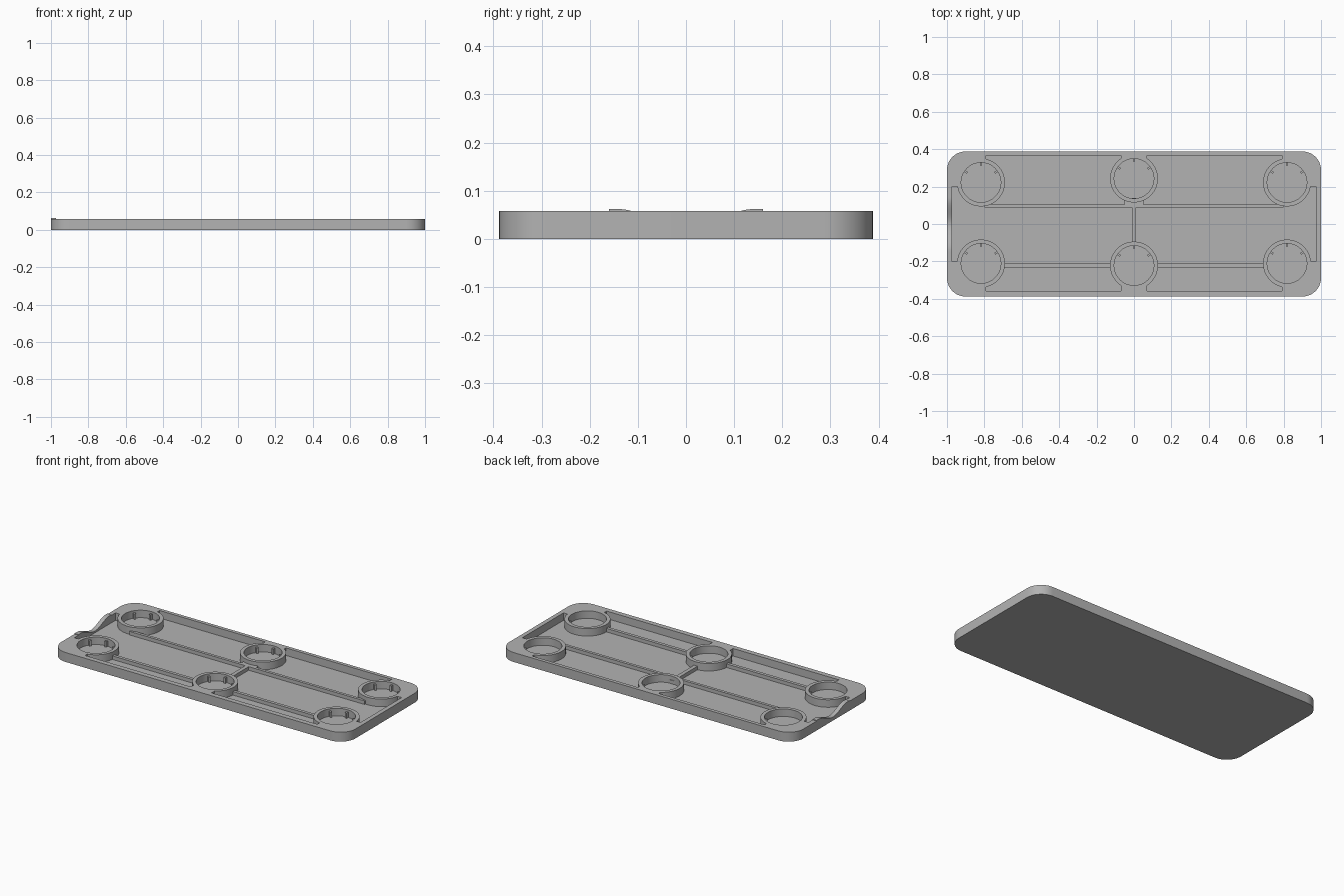
import bpy, bmesh
from math import cos, sin, pi, radians

cube = bpy.data.objects.get("Cube")
if cube:
    bpy.data.objects.remove(cube)

H, FLOOR, RIB = 0.058, 0.012, 0.034
X, Y, WALL = 1.0, 0.388, 0.973
HOLE, RING = 0.106, 0.128

grey = bpy.data.materials.new("plain grey")
grey.use_nodes = True
grey.diffuse_color = (0.45, 0.45, 0.45, 1)
grey.node_tree.nodes["Principled BSDF"].inputs["Base Color"].default_value = (0.45, 0.45, 0.45, 1)


def prism(name, points, z0, z1, axis="z"):
    """Extrude an outline along z, or a (y, z) outline along x."""
    bm = bmesh.new()
    place = (lambda p, d: (p[0], p[1], d)) if axis == "z" else (lambda p, d: (d, p[0], p[1]))
    verts = [bm.verts.new(place(p, z0)) for p in points]
    face = bm.faces.new(verts)
    new = bmesh.ops.extrude_face_region(bm, geom=[face])["geom"]
    shift = (0, 0, z1 - z0) if axis == "z" else (z1 - z0, 0, 0)
    bmesh.ops.translate(bm, vec=shift, verts=[g for g in new if isinstance(g, bmesh.types.BMVert)])
    bmesh.ops.recalc_face_normals(bm, faces=bm.faces)
    mesh = bpy.data.meshes.new(name)
    bm.to_mesh(mesh)
    bm.free()
    mesh.materials.append(grey)
    obj = bpy.data.objects.new(name, mesh)
    bpy.context.collection.objects.link(obj)
    return obj


def circle(cx, cy, r, n=64):
    return [(cx + r * cos(2 * pi * i / n), cy + r * sin(2 * pi * i / n)) for i in range(n)]


def rounded(x0, x1, y0, y1, r, n=12):
    pts = []
    for k, (cx, cy) in enumerate([(x1 - r, y1 - r), (x0 + r, y1 - r), (x0 + r, y0 + r), (x1 - r, y0 + r)]):
        for i in range(n + 1):
            a = pi / 2 * (k + i / n)
            pts.append((cx + r * cos(a), cy + r * sin(a)))
    return pts


def box(x0, x1, y0, y1):
    return [(x0, y0), (x1, y0), (x1, y1), (x0, y1)]


def cut(target, cutters):
    """Subtract the cutters, bake the result and discard them."""
    for c in cutters:
        mod = target.modifiers.new("cut", "BOOLEAN")
        mod.operation, mod.solver, mod.object = "DIFFERENCE", "EXACT", c
    graph = bpy.context.evaluated_depsgraph_get()
    baked = bpy.data.meshes.new_from_object(target.evaluated_get(graph))
    target.modifiers.clear()
    target.data = baked
    for c in cutters:
        bpy.data.objects.remove(c)


cups = [(-0.818, 0.222), (0, 0.243), (0.818, 0.222), (-0.818, -0.211), (0, -0.222), (0.818, -0.211)]

# Tray body: the cavity leaves the cup walls and their links to the rim standing
tray = prism("tray", rounded(-X, X, -Y, Y, 0.1), 0, H)
cavity = prism("cavity", rounded(-WALL, WALL, -0.357, 0.366, 0.05), FLOOR, 0.1)
keep = []
for x, y in cups:
    side = 1 if y > 0 else -1
    keep.append(prism("keep", circle(x, y, RING), -0.05, 0.2))
    if x:
        sx = 1 if x > 0 else -1
        xs = sorted((sx * 0.79, sx * 1.1))
        ys = sorted((side * 0.2, side * 0.5))
    else:
        xs, ys = (-0.07, 0.07), sorted((y, side * 0.5))
    keep.append(prism("keep", box(*xs, *ys), -0.06, 0.21))
cut(cavity, keep)

# Cup holes and the gap for the dipped end wall
holes = [prism("hole", circle(x, y, HOLE), FLOOR, 0.12) for x, y in cups]
gap = prism("gap", box(-1.1, -WALL + 0.001, -0.16, 0.16), FLOOR, 0.13)
cut(tray, [cavity] + holes + [gap])

# End wall with a finger dip between two raised lips
profile = [(0.16, FLOOR - 0.002), (-0.16, FLOOR - 0.002)]
for i in range(41):
    y = -0.16 + 0.32 * i / 40
    t = min(abs(y) / 0.14, 1)
    profile.append((y, 0.022 + 0.04 * t * t * (3 - 2 * t)))
end_wall = prism("dipped_end_wall", profile, -X, -WALL, axis="x")

# Small grip ribs on the back wall of each cup
for n, (x, y) in enumerate(cups):
    for deg in (35, 90, 145):
        a = radians(deg)
        u, v = (cos(a), sin(a)), (-sin(a), cos(a))
        pts = [(x + u[0] * r + v[0] * w, y + u[1] * r + v[1] * w)
               for r, w in ((0.09, -0.006), (HOLE + 0.004, -0.006), (HOLE + 0.004, 0.006), (0.09, 0.006))]
        prism(f"cup_{n + 1}_grip_{deg}", pts, FLOOR - 0.002, H - 0.012)

# Low dividing ribs on the floor
base = FLOOR - 0.002
prism("back_divider", box(-0.8, 0.8, 0.087, 0.105), base, RIB)
prism("cross_divider", box(-0.012, 0.012, -0.1, 0.09), base, RIB)
prism("back_cup_link", box(-0.05, 0.05, 0.1, 0.14), base, RIB)
for s, name in ((-1, "right"), (1, "left")):
    prism(f"front_divider_{name}", box(*sorted((s * 0.12, s * 0.695)), -0.232, -0.212), base, RIB)

# Smooth the round walls, keep the edges crisp
bpy.ops.object.select_all(action="DESELECT")
for obj in (tray, end_wall):
    obj.select_set(True)
bpy.context.view_layer.objects.active = tray
bpy.ops.object.shade_smooth_by_angle(angle=radians(30))
